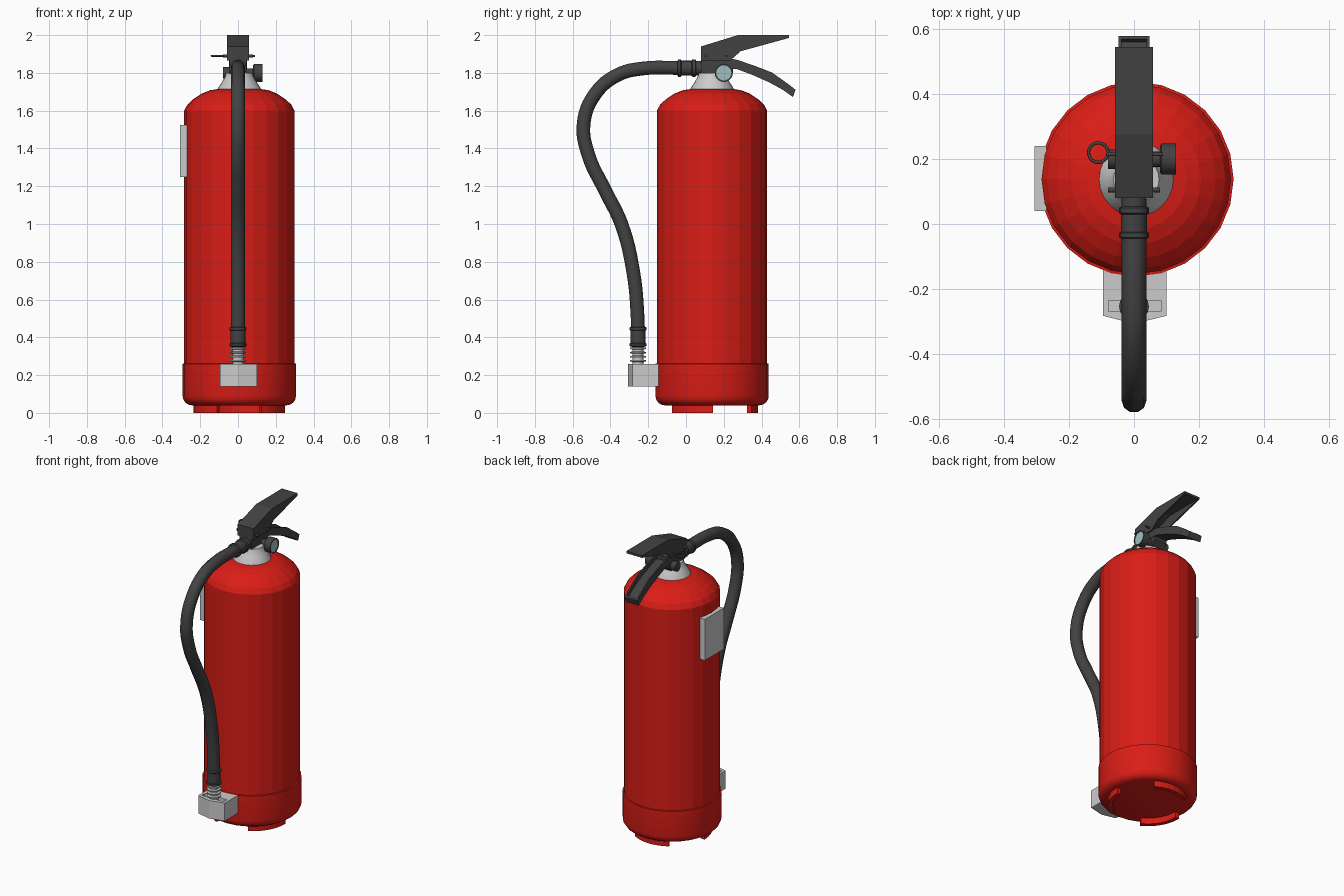
import bpy, bmesh
from math import pi, cos, sin, radians
from mathutils import Matrix, Vector

if "Cube" in bpy.data.objects:
    bpy.data.objects.remove(bpy.data.objects["Cube"])


def material(name, rgb):
    m = bpy.data.materials.new(name)
    m.diffuse_color = (*rgb, 1)
    m.use_nodes = True
    m.node_tree.nodes["Principled BSDF"].inputs["Base Color"].default_value = m.diffuse_color
    return m


RED = material("red_paint", (0.70, 0.012, 0.008))
DARK = material("dark_plastic", (0.055, 0.055, 0.055))
GLASS = material("gauge_glass", (0.35, 0.52, 0.54))
CX, CY = 0.007, 0.138          # tank axis
TURN = {"Z": Matrix(), "X": Matrix.Rotation(pi / 2, 4, "Y"), "Y": Matrix.Rotation(-pi / 2, 4, "X")}


def finish(name, bm, mat=None, smooth=None):
    bmesh.ops.remove_doubles(bm, verts=bm.verts, dist=1e-5)
    bmesh.ops.recalc_face_normals(bm, faces=bm.faces)
    me = bpy.data.meshes.new(name)
    bm.to_mesh(me)
    bm.free()
    if smooth:
        me.shade_smooth()
        me.set_sharp_from_angle(angle=radians(smooth))
    if mat:
        me.materials.append(mat)
    ob = bpy.data.objects.new(name, me)
    bpy.context.collection.objects.link(ob)
    return ob


def lathe(name, prof, loc, mat=None, n=24, axis="Z", smooth=None, arc=None):
    """Turn (radius, height) points round an axis; an arc gives a closed ring segment."""
    bm = bmesh.new()
    a0, a1 = arc or (0, 2 * pi)
    if not arc:
        prof = [(0, prof[0][1])] + prof + [(0, prof[-1][1])]
    M = Matrix.Translation(loc) @ TURN[axis]
    rings = []
    for i in range(n + 1):
        a = a0 + (a1 - a0) * i / n
        rings.append([bm.verts.new(M @ Vector((r * cos(a), r * sin(a), h))) for r, h in prof])
    k = len(prof)
    for p, q in zip(rings, rings[1:]):
        for j in range(k if arc else k - 1):
            bm.faces.new((p[j], q[j], q[(j + 1) % k], p[(j + 1) % k]))
    if arc:
        bm.faces.new(rings[0])
        bm.faces.new(rings[-1])
    else:
        bmesh.ops.remove_doubles(bm, verts=bm.verts, dist=1e-5)
        bmesh.ops.dissolve_degenerate(bm, edges=bm.edges, dist=1e-6)
    return finish(name, bm, mat, smooth)


def extrude(name, pts, lo, hi, mat=None, plane="YZ"):
    """Extrude an outline: YZ outlines along x, XY outlines along z."""
    bm = bmesh.new()
    put = (lambda p, t: (t, *p)) if plane == "YZ" else (lambda p, t: (*p, t))
    a = [bm.verts.new(put(p, lo)) for p in pts]
    b = [bm.verts.new(put(p, hi)) for p in pts]
    bm.faces.new(a)
    bm.faces.new(b)
    for i in range(len(pts)):
        j = (i + 1) % len(pts)
        bm.faces.new((a[i], a[j], b[j], b[i]))
    return finish(name, bm, mat)


def box_pts(x0, x1, y0, y1):
    return [(x0, y0), (x1, y0), (x1, y1), (x0, y1)]


# tank
lathe("tank", [(0.25, 0.05), (0.292, 0.10), (0.292, 1.60), (0.275, 1.632), (0.245, 1.66),
               (0.20, 1.69), (0.155, 1.708), (0.11, 1.715)], (CX, CY, 0), RED)

# base collar with rounded lower edge
lathe("base_collar", [(0.25, 0.04)] +
      [(0.25 + 0.05 * sin(a), 0.09 - 0.05 * cos(a)) for a in (pi / 8, pi / 4, 3 * pi / 8, pi / 2)] +
      [(0.30, 0.26), (0.29, 0.262)], (CX, CY, 0), RED, smooth=30)

# three curved feet
for i, mid in enumerate((90, 210, 330)):
    lathe(f"foot_{i + 1}", [(0.215, 0), (0.243, 0), (0.243, 0.06), (0.215, 0.06)], (CX, CY, 0),
          RED, n=6, arc=(radians(mid - 31), radians(mid + 31)))

# side plate
extrude("side_plate", box_pts(-0.307, -0.27, 0.04, 0.24), 1.25, 1.525, plane="XY")

# neck and valve
lathe("neck", [(0.117, 1.705), (0.113, 1.72), (0.09, 1.755), (0.076, 1.78), (0.07, 1.80)],
      (CX, CY, 0), smooth=40)
extrude("valve_body", [(0.08, 1.80), (0.10, 1.78), (0.22, 1.77), (0.25, 1.80), (0.25, 1.87),
                       (0.08, 1.87)], -0.045, 0.045, DARK)
lathe("cross_tube", [(0.024, -0.07), (0.024, 0.09)], (0, 0.2, 1.80), DARK, 16, "X", 40)
lathe("valve_cap", [(0.03, -0.08), (0.03, -0.045)], (0, 0.2, 1.80), DARK, 16, "X", 40)

# pressure gauge
lathe("gauge_housing", [(0.04, 0.08), (0.048, 0.085), (0.048, 0.13), (0.04, 0.13), (0.04, 0.126)],
      (0, 0.2, 1.80), DARK, 20, "X", 40)
lathe("gauge_glass", [(0.04, 0.12), (0.04, 0.128)], (0, 0.2, 1.80), GLASS, 20, "X")

# carrying handle: hollow channel open underneath
handle = [(0.08, 1.865), (0.08, 1.94), (0.275, 2.0), (0.546, 2.0), (0.546, 1.985),
          (0.29, 1.915), (0.233, 1.865)]
web = [(0.08, 1.865), (0.08, 1.94), (0.275, 2.0), (0.546, 2.0), (0.546, 1.985),
       (0.28, 1.985), (0.20, 1.955), (0.10, 1.925), (0.10, 1.865)]
extrude("handle_web", web, -0.052, 0.052, DARK)
for side, s in (("left", -1), ("right", 1)):
    extrude(f"handle_wall_{side}", handle, s * 0.048, s * 0.058, DARK)

# squeeze lever: curved channel open on top
upper = [(0.16, 1.89), (0.275, 1.868), (0.37, 1.835), (0.455, 1.802), (0.54, 1.742), (0.58, 1.71)]
lower = [(0.566, 1.672), (0.513, 1.71), (0.44, 1.75), (0.35, 1.79), (0.27, 1.82), (0.16, 1.83)]
floor = [(y * 0.4 + v[0] * 0.6, z * 0.4 + v[1] * 0.6) for (y, z), v in zip(upper, lower[::-1])]
extrude("lever_floor", floor + lower, -0.042, 0.042, DARK)
extrude("lever_tip", [upper[-1], lower[0], (0.555, 1.682), (0.57, 1.718)], -0.046, 0.046, DARK)
for side, s in (("left", -1), ("right", 1)):
    extrude(f"lever_wall_{side}", upper + lower, s * 0.038, s * 0.047, DARK)

# hinge rivet and safety pin with pull ring
lathe("hinge_rivet", [(0.008, -0.08), (0.008, 0.08)], (0, 0.105, 1.89), DARK, 10, "X", 40)
lathe("safety_pin", [(0.006, -0.085), (0.006, 0.09)], (0, 0.215, 1.89), DARK, 10, "X", 40)
bpy.ops.mesh.primitive_torus_add(location=(-0.11, 0.22, 1.89), major_radius=0.03, minor_radius=0.005,
                                 major_segments=24, minor_segments=8)
ring = bpy.context.object
ring.name = "pull_ring"
ring.data.materials.append(DARK)
ring.data.shade_smooth()

# hose
cu = bpy.data.curves.new("hose", "CURVE")
cu.dimensions = "3D"
cu.bevel_depth, cu.bevel_resolution, cu.resolution_u, cu.use_fill_caps = 0.038, 3, 6, True
path = [(0.0, 1.825), (-0.23, 1.823), (-0.36, 1.79), (-0.48, 1.69), (-0.542, 1.53), (-0.515, 1.36),
        (-0.435, 1.19), (-0.342, 1.0), (-0.28, 0.75), (-0.256, 0.5), (-0.254, 0.37)]
sp = cu.splines.new("BEZIER")
sp.bezier_points.add(len(path) - 1)
for bp, (y, z) in zip(sp.bezier_points, path):
    bp.co = (0, y, z)
    bp.handle_left_type = bp.handle_right_type = "AUTO"
hose = bpy.data.objects.new("hose", cu)
bpy.context.collection.objects.link(hose)
cu.materials.append(DARK)
bpy.ops.object.select_all(action="DESELECT")
hose.select_set(True)
bpy.context.view_layer.objects.active = hose
bpy.ops.object.convert(target="MESH")

# hose couplings, each a sleeve with two raised bands
lathe("valve_coupling", [(0.037, -0.045), (0.046, -0.042), (0.046, -0.028), (0.040, -0.025),
                         (0.040, 0.03), (0.046, 0.034), (0.046, 0.05), (0.038, 0.054),
                         (0.038, 0.13)], (0, 0, 1.825), DARK, 16, "Y", 40)
lathe("nozzle_coupling", [(0.035, 0.35), (0.046, 0.354), (0.046, 0.366), (0.040, 0.37),
                          (0.040, 0.435), (0.046, 0.44), (0.046, 0.452), (0.037, 0.456)],
      (0, -0.254, 0), DARK, 16, "Z", 40)

# ribbed nozzle
ribs = [(0.028, 0.2)]
for i in range(4):
    z = 0.27 + i * 0.022
    ribs += [(0.028, z), (0.043, z + 0.002), (0.043, z + 0.009), (0.028, z + 0.011)]
lathe("ribbed_nozzle", ribs + [(0.028, 0.355)], (0, -0.254, 0), None, 16, "Z", 40)

# nozzle holder with a recessed slot in the top
holder = extrude("nozzle_holder", [(-0.095, -0.14), (-0.095, -0.283), (0, -0.307), (0.1, -0.283),
                                   (0.1, -0.14)], 0.14, 0.26, plane="XY")
cutter = extrude("slot_cutter", box_pts(-0.078, 0.083, -0.27, -0.235), 0.21, 0.3, plane="XY")
mod = holder.modifiers.new("slot", "BOOLEAN")
mod.operation, mod.solver, mod.object = "DIFFERENCE", "EXACT", cutter
bpy.context.view_layer.objects.active = holder
bpy.ops.object.modifier_apply(modifier="slot")
bpy.data.objects.remove(cutter)
